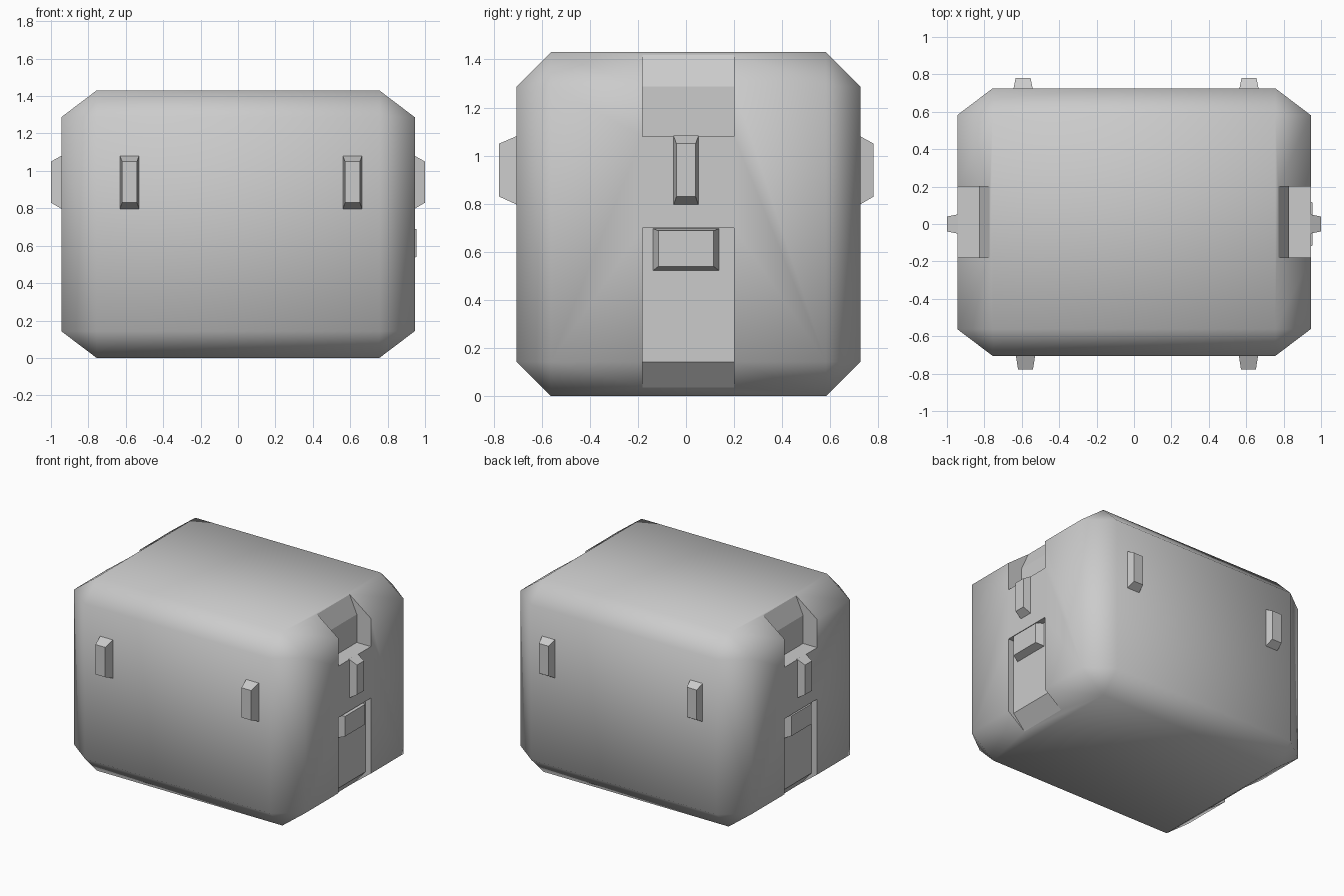
import bpy
import bmesh

cube = bpy.data.objects.get("Cube")
if cube:
    bpy.data.objects.remove(cube, do_unlink=True)

grey = bpy.data.materials.new("plain_grey")
grey.use_nodes = True
COLOUR = (0.6, 0.6, 0.6, 1)
grey.diffuse_color = COLOUR
grey.node_tree.nodes["Principled BSDF"].inputs["Base Color"].default_value = COLOUR

MID_Y = 0.01      # shell centre, front to back
HALF = (0.945, 0.715, 0.715)


def finish(name, bm, smooth=False):
    bmesh.ops.recalc_face_normals(bm, faces=bm.faces)
    for f in bm.faces:
        f.smooth = smooth
    mesh = bpy.data.meshes.new(name)
    bm.to_mesh(mesh)
    bm.free()
    mesh.materials.append(grey)
    obj = bpy.data.objects.new(name, mesh)
    bpy.context.collection.objects.link(obj)
    return obj


def prism(name, profile, y0, y1, side):
    """Extrude an x-z profile along y, on the chosen end."""
    bm = bmesh.new()
    face = bm.faces.new([bm.verts.new((side * x, y0, z)) for x, z in profile])
    ext = bmesh.ops.extrude_face_region(bm, geom=[face])["geom"]
    moved = [v for v in ext if isinstance(v, bmesh.types.BMVert)]
    bmesh.ops.translate(bm, verts=moved, vec=(0, y1 - y0, 0))
    return finish(name, bm)


def tapered_block(name, axis, side, inner, outer, centre, base, top):
    """Block growing outward along an axis; base and top give
    (half width, low z, high z) of its inner and outer face."""
    bm = bmesh.new()
    rings = []
    for depth, (w, lo, hi) in ((inner, base), (outer, top)):
        ring = []
        for u, z in ((-w, lo), (w, lo), (w, hi), (-w, hi)):
            across, out = centre + u, side * depth
            co = (out, across, z) if axis == "x" else (across, out, z)
            ring.append(bm.verts.new(co))
        rings.append(ring)
    a, b = rings
    bm.faces.new(a)
    bm.faces.new(b)
    for i in range(4):
        j = (i + 1) % 4
        bm.faces.new((a[i], a[j], b[j], b[i]))
    return finish(name, bm)


# Chamfered shell with soft shading
bm = bmesh.new()
bmesh.ops.create_cube(bm, size=2)
bmesh.ops.bevel(bm, geom=bm.edges[:], offset=0.2, segments=1,
                affect='EDGES', profile=0.5)
bmesh.ops.scale(bm, vec=HALF, verts=bm.verts)
bmesh.ops.translate(bm, vec=(0, MID_Y, HALF[2]), verts=bm.verts)
shell = finish("shell", bm, smooth=True)

# Upper notch and lower panel recess on both ends
upper = [(1.2, 1.08), (0.83, 1.08), (0.83, 1.287), (0.735, 1.5), (1.2, 1.5)]
lower = [(1.2, 0.70), (0.90, 0.70), (0.90, 0.143), (0.727, -0.05), (1.2, -0.05)]
for side, word in ((1, "left"), (-1, "right")):
    for part, profile in (("notch", upper), ("recess", lower)):
        cutter = prism(f"{word}_{part}_cutter", profile, -0.18, 0.20, side)
        cutter.hide_render = True
        mod = shell.modifiers.new(part, 'BOOLEAN')
        mod.operation = 'DIFFERENCE'
        mod.solver = 'EXACT'
        mod.object = cutter
        bpy.context.view_layer.objects.active = shell
        bpy.ops.object.modifier_apply(modifier=mod.name)
        bpy.data.objects.remove(cutter, do_unlink=True)

# Narrow lugs around the shell
LUG_BASE, LUG_TOP = (0.052, 0.795, 1.083), (0.04, 0.83, 1.05)
for side, word in ((1, "left"), (-1, "right")):
    tapered_block(f"{word}_end_lug", "x", side, 0.94, 1.0, 0.0,
                  LUG_BASE, LUG_TOP)
for x, word in ((-0.58, "right"), (0.612, "left")):
    tapered_block(f"front_{word}_lug", "y", -1, 0.70, 0.777, x,
                  LUG_BASE, LUG_TOP)
for x, word in ((-0.593, "right"), (0.615, "left")):
    tapered_block(f"back_{word}_lug", "y", 1, 0.72, 0.78, x,
                  LUG_BASE, LUG_TOP)

# Handle blocks in the lower recesses
for side, word, reach in ((1, "left", 0.955), (-1, "right", 0.943)):
    tapered_block(f"{word}_handle", "x", side, 0.895, reach, 0.0,
                  (0.14, 0.52, 0.698), (0.115, 0.54, 0.688))
